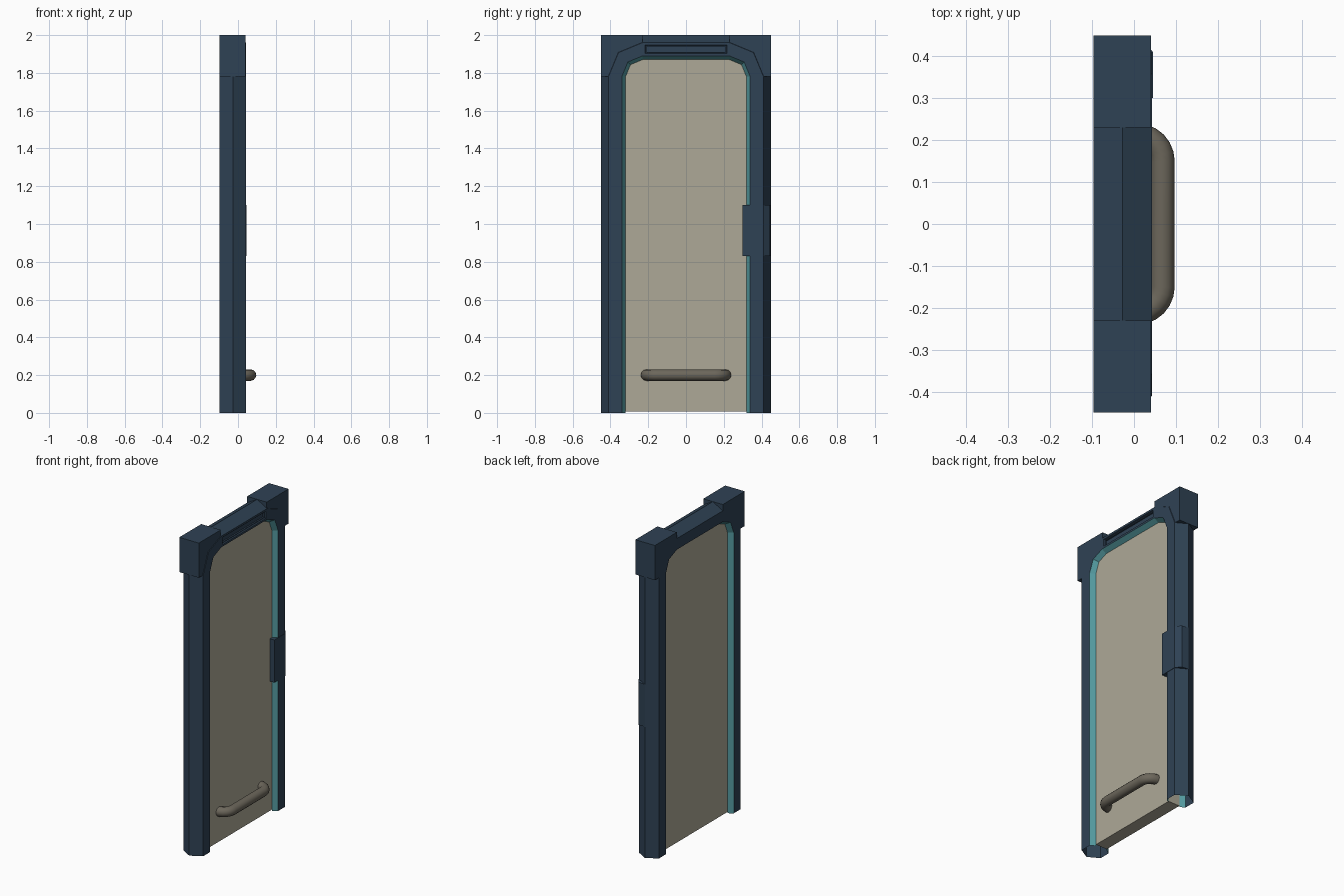
import bpy, bmesh, math
from mathutils import Vector

cube = bpy.data.objects.get("Cube")
if cube:
    bpy.data.objects.remove(cube, do_unlink=True)

MID = -0.027          # middle of the frame depth
HALF = 0.07           # half of the frame depth
CY, CZ = 0.23, 1.78   # centre of the rounded top corners


def material(name, color):
    m = bpy.data.materials.new(name)
    m.use_nodes = True
    m.diffuse_color = (*color, 1)
    m.node_tree.nodes["Principled BSDF"].inputs["Base Color"].default_value = (*color, 1)
    return m


navy = material("navy blue", (0.028, 0.054, 0.089))
beige = material("warm beige", (0.42, 0.395, 0.31))
teal = material("teal", (0.09, 0.33, 0.36))
bronze = material("dull bronze", (0.15, 0.135, 0.105))


def finish(name, bm, *mats):
    mesh = bpy.data.meshes.new(name)
    bm.to_mesh(mesh)
    bm.free()
    for m in mats:
        mesh.materials.append(m)
    ob = bpy.data.objects.new(name, mesh)
    bpy.context.collection.objects.link(ob)
    return ob


def corner(radius, side=1):
    """Corner points from the post up to the top beam, in 45 degree steps."""
    return [(side * (CY + radius * math.cos(a)), CZ + radius * math.sin(a))
            for a in (0, math.pi / 4, math.pi / 2)]


def arch(radius, bottom):
    leg = CY + radius
    return [(leg, bottom)] + corner(radius) + corner(radius, -1)[::-1] + [(-leg, bottom)]


def prism(name, points, axis, low, high, mat):
    """Extrude a 2D outline along x (outline in y, z) or z (outline in x, y)."""
    bm = bmesh.new()
    place = (lambda p, d: (d, *p)) if axis == "x" else (lambda p, d: (*p, d))
    face = bm.faces.new([bm.verts.new(place(p, low)) for p in points])
    top = bmesh.ops.extrude_face_region(bm, geom=[face])["geom"]
    verts = [v for v in top if isinstance(v, bmesh.types.BMVert)]
    shift = Vector((high - low, 0, 0) if axis == "x" else (0, 0, high - low))
    bmesh.ops.translate(bm, verts=verts, vec=shift)
    bmesh.ops.recalc_face_normals(bm, faces=bm.faces)
    return finish(name, bm, mat)


# Hollow frame: a ridged section swept up one post, over the top and down
section = [(MID + 0.04, 0.09), (MID + HALF, 0.11), (MID + HALF, 0.18), (MID, 0.22),
           (MID - HALF, 0.18), (MID - HALF, 0.11), (MID - 0.04, 0.09)]
bm = bmesh.new()
rows = [[bm.verts.new((x, y, z)) for y, z in arch(r, 0)] for x, r in section]
front_beam = None
for i, (a, b) in enumerate(zip(rows, rows[1:])):
    for j in range(len(a) - 1):
        f = bm.faces.new((a[j], a[j + 1], b[j + 1], b[j]))
        f.material_index = 1 if i in (0, len(rows) - 2) else 0
        if i == 1 and j == 3:
            front_beam = f
bm.normal_update()
if front_beam.normal.x < 0:
    bmesh.ops.reverse_faces(bm, faces=bm.faces)
    bm.normal_update()
# Slot cut into the front of the top beam
bmesh.ops.inset_region(bm, faces=[front_beam], thickness=0.018)
bmesh.ops.inset_region(bm, faces=[front_beam], thickness=0.004, depth=-0.008)
bmesh.ops.inset_region(bm, faces=[front_beam], thickness=0.006)
bmesh.ops.inset_region(bm, faces=[front_beam], thickness=0.002, depth=-0.008)
finish("door_frame", bm, navy, teal)

# Door panel filling the arch
prism("door_panel", arch(0.09, 0.008), "x", MID - 0.04, MID + 0.04, beige)

# Corner blocks, cut away along the arch
for side, label in ((1, "left"), (-1, "right")):
    outline = [(side * 0.45, CZ), (side * 0.45, 2), (side * CY, 2)]
    outline += corner(0.13, side)[::-1]
    prism(label + "_corner_block", outline, "x", MID - HALF, 0.04, navy)

# Latch wrapped around one post
prism("latch_housing", [(0.005, 0.3), (0.045, 0.3), (0.045, 0.41), (0.02, 0.445),
                        (MID, 0.449), (MID, 0.36)], "z", 0.83, 1.1, navy)

# Bent bar handle
bends = [math.radians(15 * k) for k in range(7)]
end = [(0.007 + 0.06 * math.sin(a), 0.15 + 0.06 * math.cos(a)) for a in bends]
path = end + [(x, -y) for x, y in reversed(end)]
curve = bpy.data.curves.new("handle", "CURVE")
curve.dimensions = "3D"
curve.bevel_depth = 0.03
curve.bevel_resolution = 4
curve.use_fill_caps = True
spline = curve.splines.new("POLY")
spline.points.add(len(path) - 1)
for point, (x, y) in zip(spline.points, path):
    point.co = (x, y, 0.2, 1)
curve.materials.append(bronze)
handle = bpy.data.objects.new("handle", curve)
bpy.context.collection.objects.link(handle)
bpy.ops.object.select_all(action="DESELECT")
handle.select_set(True)
bpy.context.view_layer.objects.active = handle
bpy.ops.object.convert(target="MESH")
bpy.ops.object.shade_smooth_by_angle(angle=math.radians(40))
